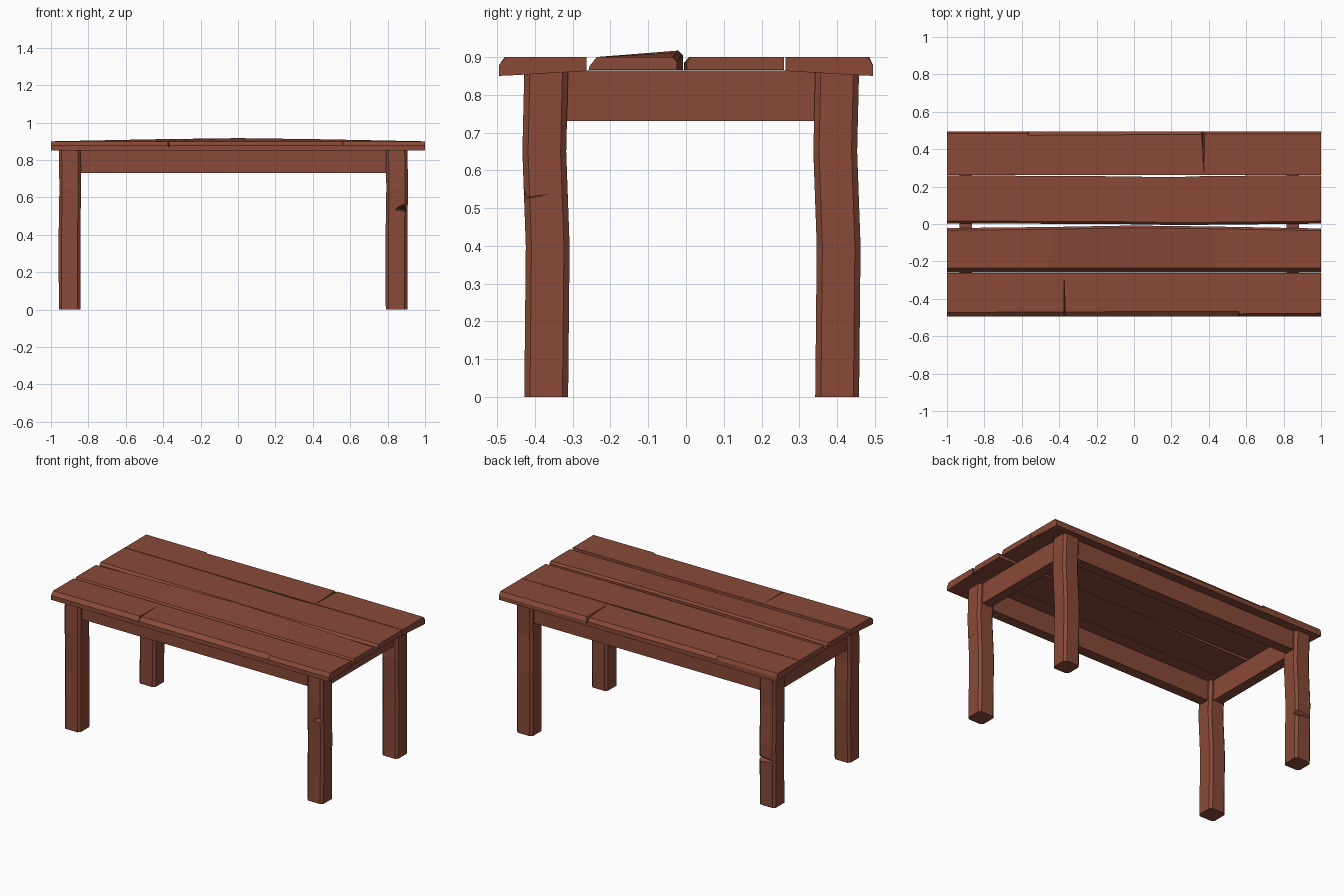
import bpy, bmesh

if "Cube" in bpy.data.objects:
    bpy.data.objects.remove(bpy.data.objects["Cube"])

wood = bpy.data.materials.new("reddish_brown_wood")
wood.diffuse_color = (0.25, 0.068, 0.04, 1)
wood.use_nodes = True
wood.node_tree.nodes["Principled BSDF"].inputs["Base Color"].default_value = wood.diffuse_color


def make(name, rings):
    """Loft a solid through rings of points."""
    bm = bmesh.new()
    rows = [[bm.verts.new(p) for p in r] for r in rings]
    n = len(rows[0])
    for a, b in zip(rows, rows[1:]):
        for i in range(n):
            j = (i + 1) % n
            bm.faces.new((a[i], a[j], b[j], b[i]))
    bm.faces.new(rows[0][::-1])
    bm.faces.new(rows[-1])
    bmesh.ops.recalc_face_normals(bm, faces=bm.faces[:])
    me = bpy.data.meshes.new(name)
    bm.to_mesh(me)
    bm.free()
    me.materials.append(wood)
    ob = bpy.data.objects.new(name, me)
    bpy.context.collection.objects.link(ob)
    return ob


def carve(ob, rings):
    """Cut a wedge out of a part, then discard the cutter."""
    cutter = make("cutter", rings)
    cutter.hide_render = True
    mod = ob.modifiers.new("cut", 'BOOLEAN')
    mod.operation, mod.solver, mod.object = 'DIFFERENCE', 'EXACT', cutter
    dg = bpy.context.evaluated_depsgraph_get()
    me = bpy.data.meshes.new_from_object(ob.evaluated_get(dg))
    ob.modifiers.clear()
    ob.data = me
    bpy.data.objects.remove(cutter)


def plank(name, stations):
    return make(name, [[(x, y, z) for y, z in prof] for x, prof in stations])


def edge_plank(name, s, inner, cuts):
    """Outer plank with a bevelled outer edge; cuts = (x, bevel start)."""
    return plank(name, [(x, [(s * inner, 0.863), (s * inner, 0.9), (s * t, 0.9),
                             (s * 0.495, 0.878), (s * 0.495, 0.85), (s * 0.45, 0.852)])
                        for x, t in cuts])


# table top: outer planks with chipped edges
front = edge_plank("front_plank", -1, 0.263,
                   [(-1, 0.473), (0.1, 0.468), (0.56, 0.468), (0.565, 0.48), (1, 0.477)])
back = edge_plank("back_plank", 1, 0.263,
                  [(-1, 0.485), (-0.57, 0.485), (-0.565, 0.474), (0.4, 0.48), (1, 0.48)])


# table top: inner planks, one warped upwards in the middle
def warped(x, yb, zb):
    return (x, [(-0.258, 0.865), (-0.255, 0.876), (-0.236, 0.9),
                (yb - 0.012, zb), (yb, zb - 0.012), (yb, 0.865)])


plank("front_inner_plank", [warped(-1, -0.022, 0.9), warped(-0.45, -0.016, 0.911),
                            warped(0, -0.008, 0.917), warped(0.45, -0.014, 0.911),
                            warped(1, -0.024, 0.9)])
plank("back_inner_plank", [(x, [(yf, 0.865), (yf, 0.885), (yf + 0.013, 0.9),
                                (yb, 0.9), (yb, 0.865)])
                           for x, yf, yb in ((-1, 0.003, 0.26), (-0.1, 0.0, 0.255),
                                             (0.2, -0.005, 0.25), (0.4, -0.004, 0.257),
                                             (1, 0.002, 0.26))])


# cracks in the outer planks
def crack(ob, x0, x1, y0, tip_x, tip_y, low):
    carve(ob, [[(x0, y0, 0.95), (x1, y0, 0.95), ((x0 + x1) / 2, y0, low)],
               [(tip_x - 0.002, tip_y, 0.95), (tip_x + 0.002, tip_y, 0.95),
                (tip_x, tip_y, 0.896)]])


crack(back, 0.34, 0.394, 0.52, 0.372, 0.27, 0.855)
crack(front, -0.382, -0.36, -0.52, -0.374, -0.28, 0.855)

# legs: chamfered square posts with a slight bend
H, C = 0.058, 0.043
OCT = [(H, -C), (H, C), (C, H), (-C, H), (-H, C), (-H, -C), (-C, -H), (C, -H)]
BEND = [(0, 0, 0), (0.4, -0.001, 0.004), (0.65, 0.003, -0.005), (0.862, 0, 0)]
XL, XR, YF, YB = -0.9, 0.848, -0.37, 0.4
legs = {}
for nx, x in (("left", XL), ("right", XR)):
    for ny, y in (("front", YF), ("back", YB)):
        legs[ny, nx] = make(f"{ny}_{nx}_leg",
                            [[(x + dx + px, y + dy + py, z) for px, py in OCT]
                             for z, dx, dy in BEND])

# notches in two legs
carve(legs["front", "right"], [
    [(0.93, -0.47, 0.51), (0.96, -0.44, 0.51), (0.96, -0.47, 0.60)],
    [(0.835, -0.425, 0.536), (0.904, -0.355, 0.54), (0.85, -0.41, 0.545)]])
carve(legs["back", "left"], [
    [(-0.83, 0.49, 0.26), (-0.83, 0.49, 0.35), (-0.83, 0.43, 0.30)],
    [(-0.95, 0.49, 0.28), (-0.95, 0.49, 0.32), (-0.95, 0.452, 0.30)]])


# aprons between the legs
def box(name, x0, x1, y0, y1, z0=0.73, z1=0.864):
    make(name, [[(x0, y0, z), (x1, y0, z), (x1, y1, z), (x0, y1, z)] for z in (z0, z1)])


for name, y in (("front_apron", YF), ("back_apron", YB)):
    box(name, XL + 0.05, XR - 0.05, y - 0.033, y + 0.033)
for name, x in (("left_apron", XL), ("right_apron", XR)):
    box(name, x - 0.033, x + 0.033, YF + 0.05, YB - 0.05)
